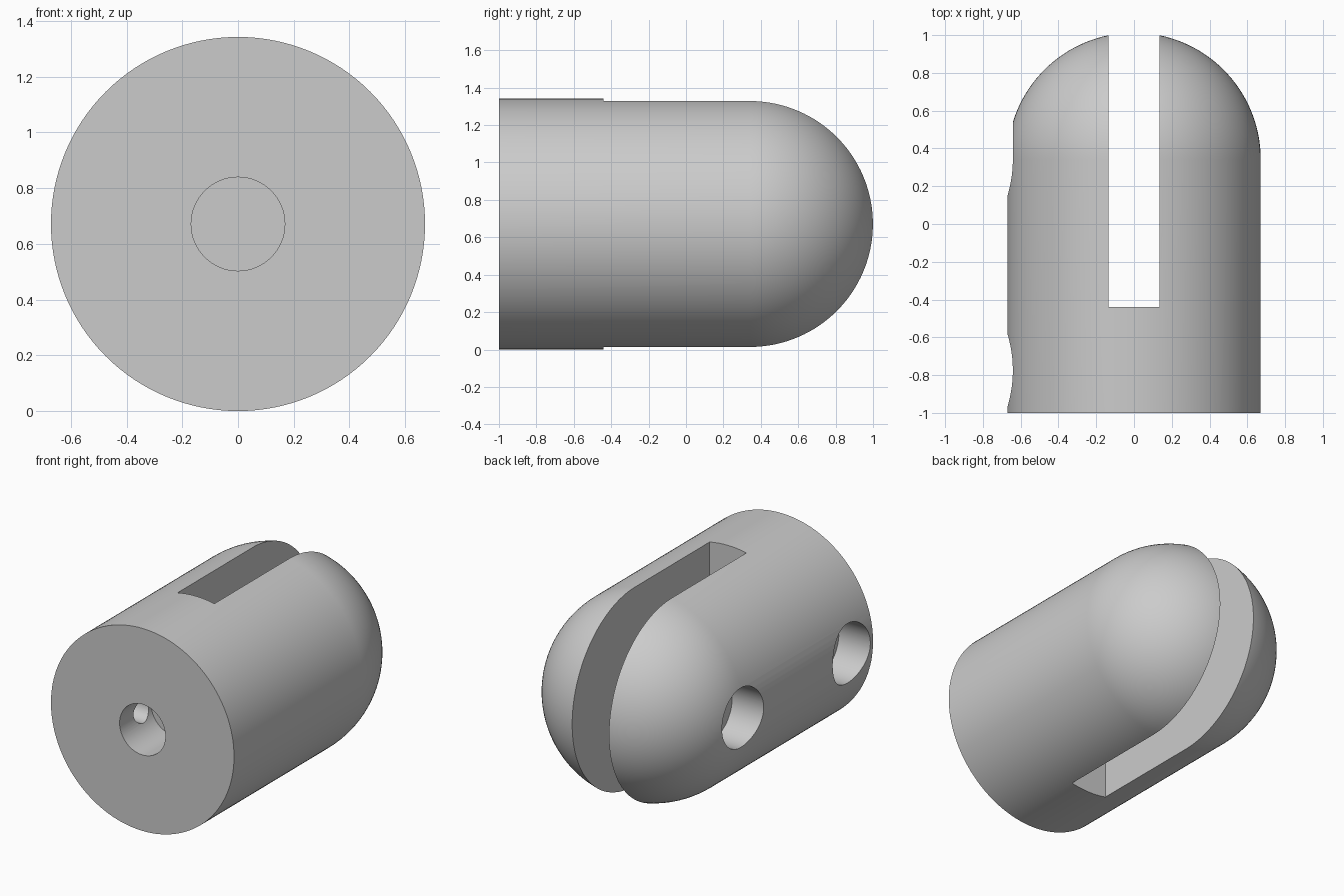
import bpy
import bmesh
import math
from mathutils import Matrix, Vector

cube = bpy.data.objects.get("Cube")
if cube:
    bpy.data.objects.remove(cube, do_unlink=True)

R = 0.671            # body radius, also the height of its axis
DOME_Y = 0.342       # centre of the domed end
SET_Y = -0.775       # centre of the set screw hole
SLOT = 0.135         # half width of the slot
SLOT_END = -0.44
SEGMENTS = 128

grey = bpy.data.materials.new("plain grey")
grey.use_nodes = True
colour = (0.6, 0.6, 0.6, 1)
grey.diffuse_color = colour
grey.node_tree.nodes["Principled BSDF"].inputs["Base Color"].default_value = colour


def add_object(name, bm):
    mesh = bpy.data.meshes.new(name)
    bmesh.ops.recalc_face_normals(bm, faces=bm.faces)
    bm.to_mesh(mesh)
    bm.free()
    mesh.materials.append(grey)
    obj = bpy.data.objects.new(name, mesh)
    bpy.context.collection.objects.link(obj)
    return obj


def drill(name, start, end, radius):
    """Cylinder cutter between two points."""
    start, end = Vector(start), Vector(end)
    axis = end - start
    bm = bmesh.new()
    turn = axis.to_track_quat("Z", "Y").to_matrix().to_4x4()
    bmesh.ops.create_cone(bm, cap_ends=True, segments=64, radius1=radius,
                          radius2=radius, depth=axis.length,
                          matrix=Matrix.Translation((start + end) / 2) @ turn)
    return add_object(name, bm)


def block(name, low, high):
    """Box cutter between two corners."""
    low, high = Vector(low), Vector(high)
    bm = bmesh.new()
    bmesh.ops.create_cube(bm, size=1, matrix=Matrix.Translation((low + high) / 2)
                          @ Matrix.Diagonal((*(high - low), 1)))
    return add_object(name, bm)


# Body: a cylinder with a domed back, revolved about the y axis
steps = 32
profile = [(0, -1), (R, -1)]
for i in range(steps + 1):
    a = math.pi / 2 * i / steps
    profile.append((R * math.cos(a), DOME_Y + R * math.sin(a)))
bm = bmesh.new()
verts = [bm.verts.new((x, y, R)) for x, y in profile]
edges = [bm.edges.new(pair) for pair in zip(verts, verts[1:])]
bmesh.ops.spin(bm, geom=verts + edges, cent=(0, 0, R), axis=(0, 1, 0),
               angle=math.tau, steps=SEGMENTS, use_duplicate=False)
bmesh.ops.remove_doubles(bm, verts=bm.verts, dist=1e-4)
bmesh.ops.dissolve_limit(bm, angle_limit=0.001, verts=bm.verts,
                         edges=[e for e in bm.edges
                                if all(v.co.y < -0.99 for v in e.verts)])
body = add_object("slotted_body", bm)

# Slot, front bore, and the two stepped side holes
seat = -0.44
cutters = [
    block("slot_cutter", (-SLOT, SLOT_END, -1), (SLOT, 2, 2)),
    drill("front_bore_cutter", (0, -1.2, R), (0, -0.67, R), 0.168),
    drill("pin_head_cutter", (-1, DOME_Y, R), (seat, DOME_Y, R), 0.197),
    drill("pin_cutter", (seat - 0.1, DOME_Y, R), (0.4, DOME_Y, R), 0.1),
    drill("set_screw_head_cutter", (-1, SET_Y, R), (seat, SET_Y, R), 0.197),
    drill("set_screw_cutter", (seat - 0.1, SET_Y, R), (0, SET_Y, R), 0.08),
]
for cutter in cutters:
    cutter.hide_render = True
    mod = body.modifiers.new(cutter.name, "BOOLEAN")
    mod.operation = "DIFFERENCE"
    mod.solver = "EXACT"
    mod.object = cutter

# Bake the cuts and drop the cutters
bpy.context.view_layer.update()
graph = bpy.context.evaluated_depsgraph_get()
cut_mesh = bpy.data.meshes.new_from_object(body.evaluated_get(graph))
body.modifiers.clear()
body.data = cut_mesh
body.data.materials.clear()
body.data.materials.append(grey)
for cutter in cutters:
    bpy.data.objects.remove(cutter, do_unlink=True)

# Smooth curved walls, sharp rims
bpy.ops.object.select_all(action="DESELECT")
body.select_set(True)
bpy.context.view_layer.objects.active = body
bpy.ops.object.shade_smooth_by_angle(angle=math.radians(30))
